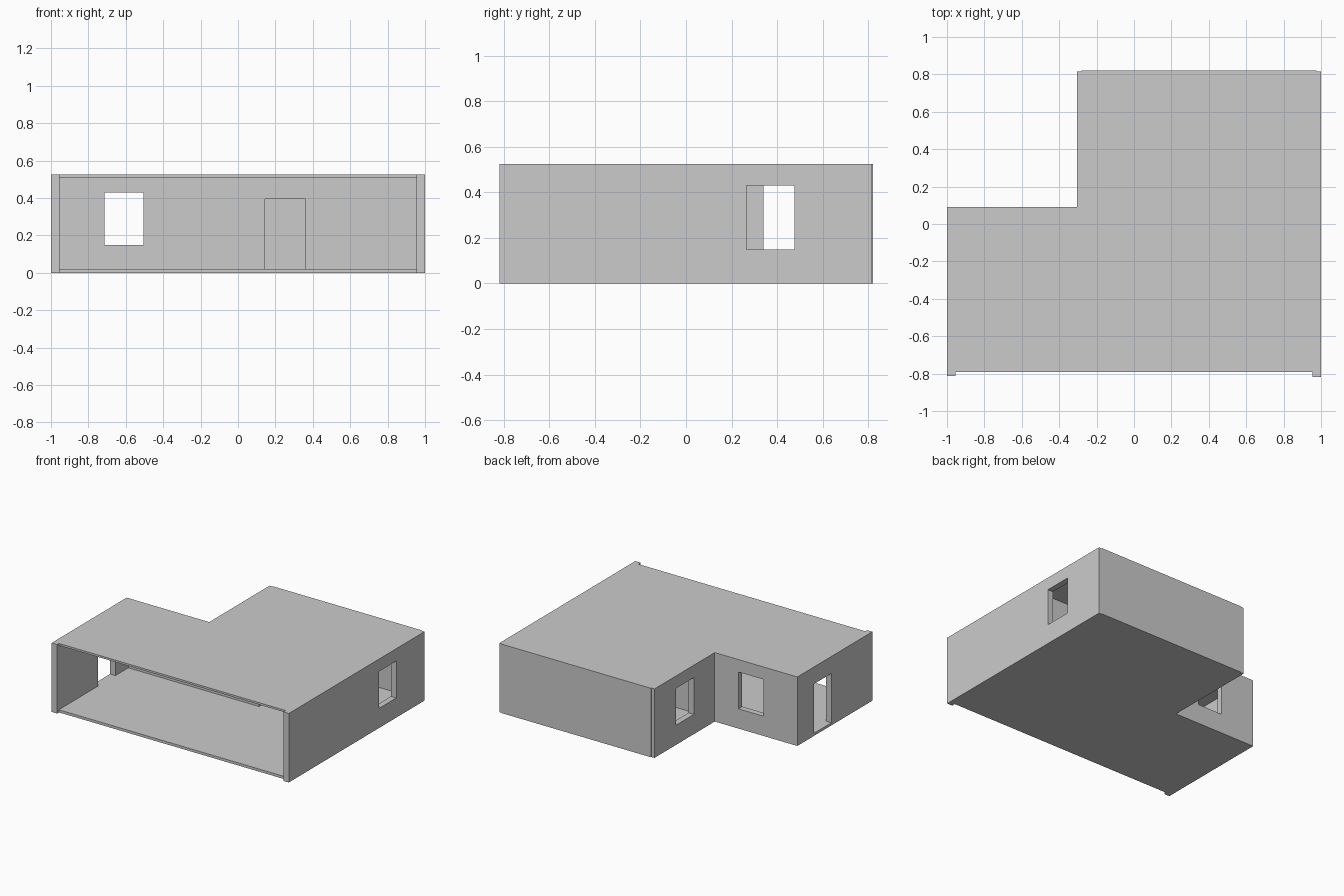
import bpy, bmesh

if "Cube" in bpy.data.objects:
    bpy.data.objects.remove(bpy.data.objects["Cube"])

H, T = 0.525, 0.045          # wall height and thickness
FLOOR, CEIL = 0.02, 0.51


def prism(name, pts, z0, z1):
    """Extrude a flat outline from z0 up to z1."""
    bm = bmesh.new()
    face = bm.faces.new([bm.verts.new((x, y, z0)) for x, y in pts])
    ext = bmesh.ops.extrude_face_region(bm, geom=[face])
    top = [v for v in ext["geom"] if isinstance(v, bmesh.types.BMVert)]
    bmesh.ops.translate(bm, verts=top, vec=(0, 0, z1 - z0))
    bmesh.ops.recalc_face_normals(bm, faces=bm.faces)
    me = bpy.data.meshes.new(name)
    bm.to_mesh(me)
    bm.free()
    ob = bpy.data.objects.new(name, me)
    bpy.context.collection.objects.link(ob)
    return ob


def box(name, x0, x1, y0, y1, z0, z1):
    return prism(name, [(x0, y0), (x1, y0), (x1, y1), (x0, y1)], z0, z1)


def wall(name, x0, x1, y0, y1, z0=0, z1=H, opening=None):
    """Wall box; opening = (start, end, bottom, top) along its long direction."""
    ob = box(name, x0, x1, y0, y1, z0, z1)
    if opening:
        a, b, lo, hi = opening
        if x1 - x0 > y1 - y0:
            cutter = box("cutter", a, b, y0 - 0.1, y1 + 0.1, lo, hi)
        else:
            cutter = box("cutter", x0 - 0.1, x1 + 0.1, a, b, lo, hi)
        mod = ob.modifiers.new("opening", 'BOOLEAN')
        mod.operation, mod.solver, mod.object = 'DIFFERENCE', 'EXACT', cutter
        bpy.context.view_layer.objects.active = ob
        bpy.ops.object.modifier_apply(modifier=mod.name)
        bpy.data.objects.remove(cutter)
    return ob


# L-shaped floor and flat roof, fitted between the walls
outline = [(-1 + T, -0.79), (1 - T, -0.79), (1 - T, 0.775),
           (-0.26, 0.775), (-0.26, 0.045), (-1 + T, 0.045)]
prism("floor_slab", outline, 0, FLOOR)
prism("roof_slab", outline, CEIL, H)

# Outer walls (front is open)
wall("left_wall", -1, -1 + T, -0.812, 0.09, opening=(-0.32, -0.11, FLOOR, 0.395))
wall("left_rear_wall", -1 + T, -0.26, 0.045, 0.09, opening=(-0.715, -0.505, 0.15, 0.43))
wall("wing_left_wall", -0.305, -0.26, 0.09, 0.815, opening=(0.34, 0.555, 0.15, 0.43))
wall("right_wall", 1 - T, 1, -0.818, 0.815, opening=(0.265, 0.475, 0.15, 0.43))
wall("back_wall", -0.28, 0.975, 0.775, 0.82)

# Partition between front and back rooms, with a doorway
wall("partition_wall", -0.26, 1 - T, 0.045, 0.09, FLOOR, CEIL,
     opening=(0.145, 0.36, -0.1, 0.395))
